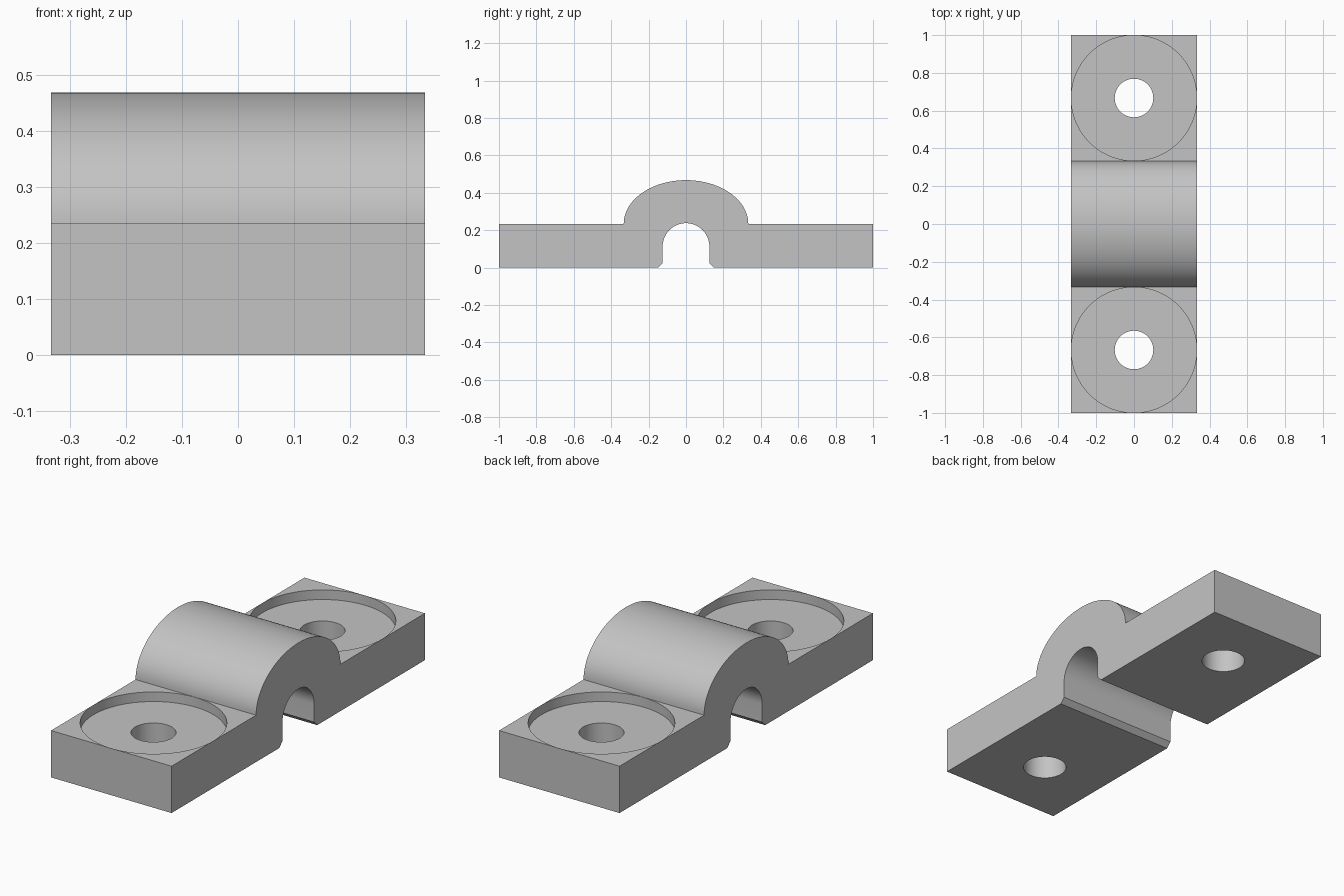
import bpy
import bmesh
from math import cos, sin, pi, radians

cube = bpy.data.objects.get("Cube")
if cube:
    bpy.data.objects.remove(cube, do_unlink=True)

HALF_WIDTH = 0.333
PLATE_TOP = 0.234
HOLE_Y = 0.667

grey = bpy.data.materials.new("plain grey")
grey.use_nodes = True
colour = (0.55, 0.55, 0.55, 1)
grey.diffuse_color = colour
grey.node_tree.nodes["Principled BSDF"].inputs["Base Color"].default_value = colour


def arc(ry, rz, z, start, end, steps):
    """Points of an elliptical arc in the y-z plane."""
    angles = [start + (end - start) * i / steps for i in range(steps + 1)]
    return [(ry * cos(a), z + rz * sin(a)) for a in angles]


def extrude_profile(name, profile):
    """Solid with the given y-z profile, across the full width."""
    bm = bmesh.new()
    face = bm.faces.new([bm.verts.new((-HALF_WIDTH, y, z)) for y, z in profile])
    grown = bmesh.ops.extrude_face_region(bm, geom=[face])["geom"]
    verts = [v for v in grown if isinstance(v, bmesh.types.BMVert)]
    bmesh.ops.translate(bm, verts=verts, vec=(2 * HALF_WIDTH, 0, 0))
    bmesh.ops.recalc_face_normals(bm, faces=bm.faces)
    mesh = bpy.data.meshes.new(name)
    bm.to_mesh(mesh)
    bm.free()
    mesh.materials.append(grey)
    obj = bpy.data.objects.new(name, mesh)
    bpy.context.collection.objects.link(obj)
    return obj


def drill(target, radius, y, bottom, top):
    """Cut an upright cylinder out of the target."""
    bpy.ops.mesh.primitive_cylinder_add(
        vertices=96, radius=radius, depth=top - bottom,
        location=(0, y, (top + bottom) / 2))
    cutter = bpy.context.object
    cutter.name = "hole_cutter"
    cutter.hide_render = True
    cutter.data.materials.append(grey)
    mod = target.modifiers.new("cut", 'BOOLEAN')
    mod.operation = 'DIFFERENCE'
    mod.solver = 'EXACT'
    mod.object = cutter
    bpy.context.view_layer.objects.active = target
    bpy.ops.object.modifier_apply(modifier=mod.name)
    bpy.data.objects.remove(cutter, do_unlink=True)


# Strap profile: feet, outer arch, and a round-topped slot with chamfered mouth
outer = arc(0.333, 0.234, PLATE_TOP, 0, pi, 48)
slot = arc(0.125, 0.125, 0.113, pi, 0, 32)
profile = ([(1, 0), (1, PLATE_TOP)] + outer + [(-1, PLATE_TOP), (-1, 0), (-0.15, 0), (-0.125, 0.025)]
           + slot + [(0.125, 0.025), (0.15, 0)])
clamp = extrude_profile("pipe_clamp", profile)

# Screw hole and shallow washer recess in each foot
for side in (-1, 1):
    drill(clamp, 0.332, side * HOLE_Y, 0.186, 0.236)
    drill(clamp, 0.102, side * HOLE_Y, -0.1, 0.3)

# Smooth curved walls with crisp edges
bpy.ops.object.select_all(action='DESELECT')
clamp.select_set(True)
bpy.context.view_layer.objects.active = clamp
bpy.ops.object.shade_smooth_by_angle(angle=radians(30))
